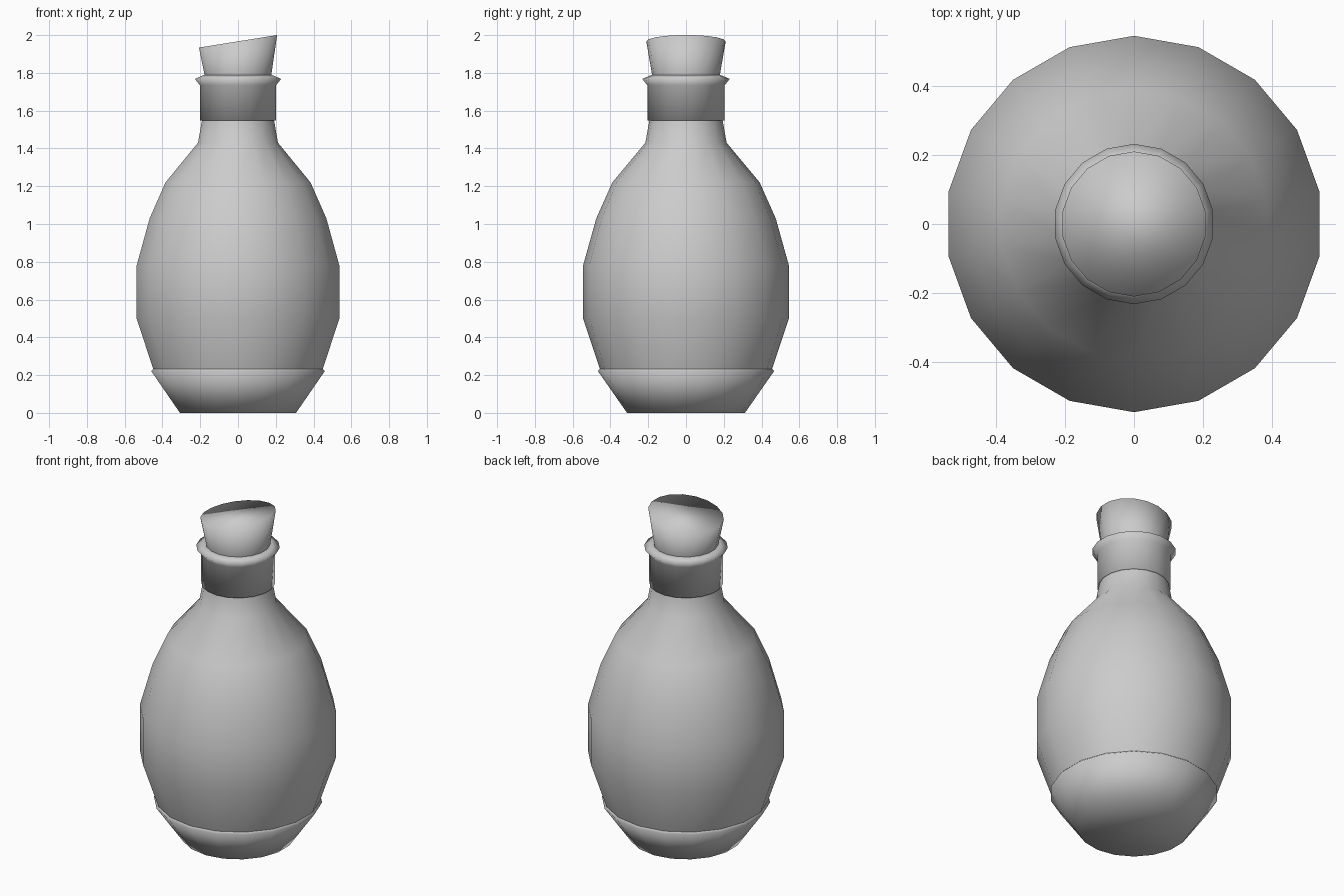
import bpy, bmesh, math

if "Cube" in bpy.data.objects:
    bpy.data.objects.remove(bpy.data.objects["Cube"])

SIDES = 18


def lathe(name, profile, cap_bottom=False, cap_top=False, slope=0.0):
    """Revolve (radius, z) points around z; slope tilts the last ring along x."""
    bm = bmesh.new()
    rings = []
    for i, (r, z) in enumerate(profile):
        ring = []
        for k in range(SIDES):
            a = math.pi / 2 + 2 * math.pi * k / SIDES
            x, y = r * math.cos(a), r * math.sin(a)
            tilt = slope * x if i == len(profile) - 1 else 0
            ring.append(bm.verts.new((x, y, z + tilt)))
        rings.append(ring)
    for low, high in zip(rings, rings[1:]):
        for k in range(SIDES):
            n = (k + 1) % SIDES
            bm.faces.new((low[k], low[n], high[n], high[k]))
    if cap_bottom:
        bm.faces.new(rings[0][::-1])
    if cap_top:
        bm.faces.new(rings[-1])
    for f in bm.faces:
        f.smooth = True
    mesh = bpy.data.meshes.new(name)
    bm.to_mesh(mesh)
    bm.free()
    obj = bpy.data.objects.new(name, mesh)
    bpy.context.collection.objects.link(obj)
    return obj


# Base cup with a thin rim
lathe("base_cup", [(0.312, 0), (0.467, 0.222), (0.453, 0.236)], cap_bottom=True)

# Egg-shaped body and neck
lathe("bottle_body", [(0.455, 0.23), (0.545, 0.50), (0.545, 0.78), (0.475, 1.03),
                      (0.39, 1.22), (0.215, 1.43), (0.192, 1.56)])

# Neck collar with flared lip
lathe("neck_collar", [(0.19, 1.547), (0.205, 1.547), (0.205, 1.735),
                      (0.232, 1.768), (0.185, 1.788), (0.176, 1.785)])

# Stopper with slanted top
lathe("stopper", [(0.178, 1.78), (0.21, 1.967)], cap_top=True, slope=0.16)
